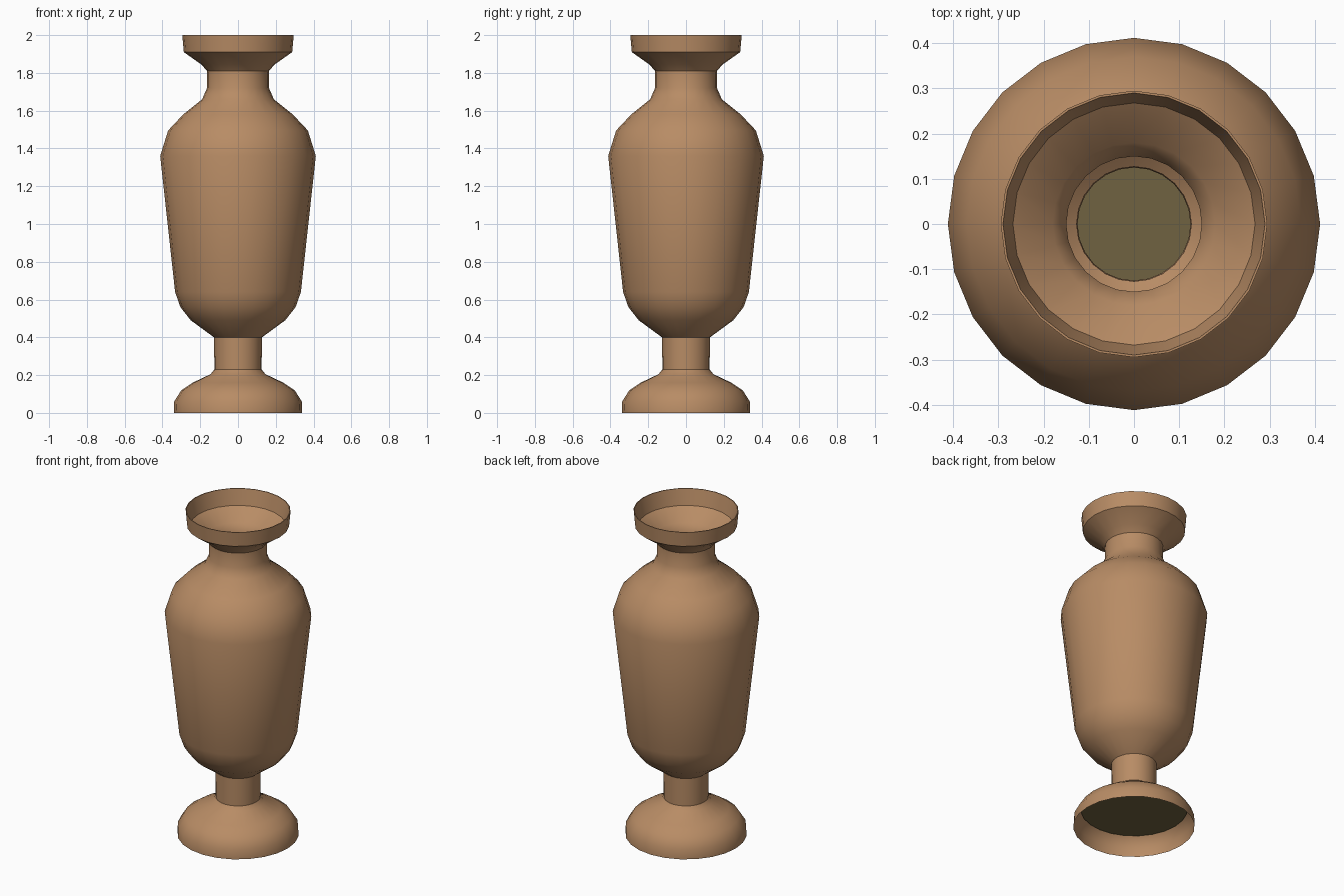
import bpy, bmesh, math

if "Cube" in bpy.data.objects:
    bpy.data.objects.remove(bpy.data.objects["Cube"])

SIDES = 24

def material(name, rgb):
    m = bpy.data.materials.new(name)
    m.diffuse_color = (*rgb, 1.0)
    m.use_nodes = True
    m.node_tree.nodes["Principled BSDF"].inputs["Base Color"].default_value = m.diffuse_color
    return m

clay = material("terracotta clay", (0.479, 0.262, 0.130))
olive = material("dark olive", (0.162, 0.122, 0.053))

def lathe(name, profile, mat, angle=50, cap=False):
    """Spin (radius, height) points around z; listing upwards gives outward faces."""
    bm = bmesh.new()
    rings = []
    for r, z in profile:
        rings.append([bm.verts.new((r * math.cos(2 * math.pi * i / SIDES),
                                    r * math.sin(2 * math.pi * i / SIDES), z))
                      for i in range(SIDES)])
    for a, b in zip(rings, rings[1:]):
        for i in range(SIDES):
            j = (i + 1) % SIDES
            bm.faces.new((a[i], a[j], b[j], b[i]))
    if cap:
        bm.faces.new(rings[-1])
    me = bpy.data.meshes.new(name)
    bm.to_mesh(me)
    bm.free()
    me.materials.append(mat)
    ob = bpy.data.objects.new(name, me)
    bpy.context.collection.objects.link(ob)
    bpy.ops.object.select_all(action='DESELECT')
    ob.select_set(True)
    bpy.context.view_layer.objects.active = ob
    bpy.ops.object.shade_smooth_by_angle(angle=math.radians(angle))
    return ob

# hollow flared foot
lathe("foot", [(0.34, 0), (0.338, 0.06), (0.30, 0.12), (0.24, 0.16),
               (0.145, 0.205), (0.125, 0.23)], clay)

# narrow stem
lathe("stem", [(0.125, 0.23), (0.127, 0.40)], clay)

# urn body and neck
lathe("body", [(0.127, 0.40), (0.25, 0.49), (0.305, 0.56), (0.333, 0.64),
               (0.412, 1.36), (0.37, 1.495), (0.29, 1.58), (0.19, 1.66),
               (0.164, 1.72), (0.163, 1.81)], clay)

# flared mouth, folded over the rim and down into the neck
lathe("mouth", [(0.163, 1.81), (0.195, 1.845), (0.287, 1.91), (0.295, 2.0),
                (0.29, 2.0), (0.268, 1.905), (0.18, 1.84), (0.15, 1.80),
                (0.15, 1.71)], clay, 40)

# dark disc closing the hollow foot
lathe("foot_plate", [(0.30, 0.11), (0.299, 0.112)], olive, cap=True)
